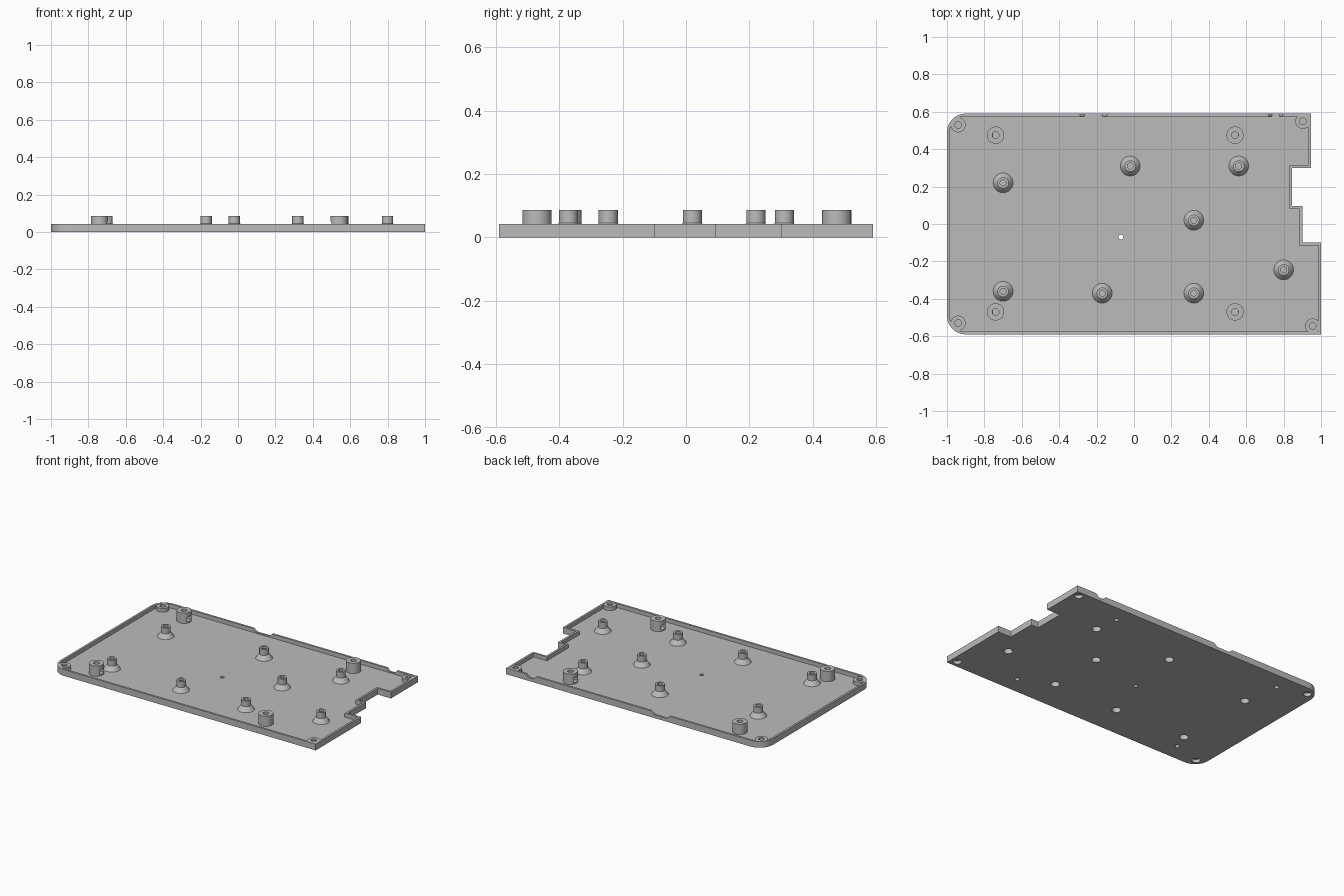
import bpy, bmesh, math
from mathutils import Matrix, Vector

cube = bpy.data.objects.get("Cube")
if cube:
    bpy.data.objects.remove(cube, do_unlink=True)

# Single grey plastic
GREY = (0.5, 0.5, 0.5, 1)
plastic = bpy.data.materials.new("grey plastic")
plastic.use_nodes = True
plastic.diffuse_color = GREY
shader = next(n for n in plastic.node_tree.nodes if n.type == "BSDF_PRINCIPLED")
shader.inputs["Base Color"].default_value = GREY
shader.inputs["Roughness"].default_value = 0.6

FLOOR, RIM, POST_TOP, WALL = 0.016, 0.0425, 0.086, 0.014
SINK = FLOOR - 0.002


def make_object(name, bm):
    bmesh.ops.recalc_face_normals(bm, faces=bm.faces)
    mesh = bpy.data.meshes.new(name)
    bm.to_mesh(mesh)
    bm.free()
    mesh.materials.append(plastic)
    obj = bpy.data.objects.new(name, mesh)
    bpy.context.collection.objects.link(obj)
    return obj


def soften(obj):
    obj.data.shade_smooth()
    obj.data.set_sharp_from_angle(angle=math.radians(30))


def lathe(name, profile, location):
    """Spin a closed-off (radius, height) profile around z."""
    bm = bmesh.new()
    verts = [bm.verts.new((r, 0, z)) for r, z in profile]
    edges = [bm.edges.new(pair) for pair in zip(verts, verts[1:])]
    bmesh.ops.spin(bm, geom=verts + edges, axis=(0, 0, 1), cent=(0, 0, 0),
                   angle=math.tau, steps=32, use_duplicate=False)
    bmesh.ops.remove_doubles(bm, verts=bm.verts, dist=0.0001)
    obj = make_object(name, bm)
    obj.data.transform(Matrix.Translation((*location, 0)))
    soften(obj)
    return obj


def prism(bm, points, direction):
    face = bm.faces.new([bm.verts.new(p) for p in points])
    grown = bmesh.ops.extrude_face_region(bm, geom=[face])["geom"]
    moved = [v for v in grown if isinstance(v, bmesh.types.BMVert)]
    bmesh.ops.translate(bm, vec=direction, verts=moved)
    return next(f for f in grown if isinstance(f, bmesh.types.BMFace))


def carve(obj, cutter_bm):
    """Subtract a cutter and bake the result."""
    cutter = make_object("cutter", cutter_bm)
    cutter.hide_render = True
    mod = obj.modifiers.new("cut", "BOOLEAN")
    mod.object, mod.operation, mod.solver = cutter, "DIFFERENCE", "EXACT"
    deps = bpy.context.evaluated_depsgraph_get()
    result = bpy.data.meshes.new_from_object(obj.evaluated_get(deps))
    obj.modifiers.clear()
    obj.data = result
    bpy.data.objects.remove(cutter, do_unlink=True)
    soften(obj)


# Positions of the raised parts
standoffs = [(-0.70, 0.22), (-0.02, 0.31), (0.56, 0.31), (0.32, 0.02),
             (-0.70, -0.36), (-0.17, -0.37), (0.32, -0.37), (0.80, -0.245)]
posts = [(x, y) for x in (-0.74, 0.54) for y in (-0.47, 0.475)]
bosses = [(-0.94, 0.53), (-0.94, -0.53), (0.903, 0.549), (0.955, -0.545)]

# Tray outline: stepped right edge, rounded left corners
outline = [(1, -0.59), (1, -0.10), (0.90, -0.10), (0.90, 0.095),
           (0.845, 0.095), (0.845, 0.30), (0.945, 0.30), (0.945, 0.59)]
for cy, start in ((0.49, 90), (-0.49, 180)):
    for i in range(13):
        a = math.radians(start + 7.5 * i)
        outline.append((-0.9 + 0.1 * math.cos(a), cy + 0.1 * math.sin(a)))

bm = bmesh.new()
top = prism(bm, [(x, y, 0) for x, y in outline], (0, 0, RIM))
bmesh.ops.recalc_face_normals(bm, faces=bm.faces)
bmesh.ops.inset_region(bm, faces=[top], thickness=WALL, use_even_offset=True)
pocket = bmesh.ops.extrude_discrete_faces(bm, faces=[top])["faces"][0]
bmesh.ops.translate(bm, vec=(0, 0, FLOOR - RIM), verts=pocket.verts)
tray = make_object("tray", bm)

# Screw holes in the floor and sloped dips in the back wall
cut = bmesh.new()
holes = [(p, 0.028) for p in standoffs] + [(p, 0.015) for p in posts]
holes += [(p, 0.026) for p in bosses] + [((-0.07, -0.07), 0.013)]
for (x, y), r in holes:
    bmesh.ops.create_cone(cut, cap_ends=True, segments=32, radius1=r, radius2=r,
                          depth=0.06, matrix=Matrix.Translation((x, y, 0)))
for x0, x1, slope in ((-0.29, -0.145, 0.025), (0.72, 0.795, 0.018)):
    low, high = RIM - 0.02, RIM + 0.02
    shape = [(x0 - slope, high), (x0 + slope, low), (x1 - slope, low), (x1 + slope, high)]
    prism(cut, [(x, 0.57, z) for x, z in shape], (0, 0.05, 0))
carve(tray, cut)

# Conical standoffs, counterbored below and drilled above
for i, p in enumerate(standoffs):
    lathe(f"standoff_{i + 1}",
          [(0, 0.036), (0.028, 0.036), (0.028, SINK), (0.053, SINK), (0.053, FLOOR),
           (0.034, 0.042), (0.03, 0.046), (0.03, POST_TOP), (0.016, POST_TOP),
           (0.016, 0.046), (0, 0.046)], p)

# Thick posts with a nut slot facing the middle
for i, (x, y) in enumerate(posts):
    post = lathe(f"thick_post_{i + 1}",
                 [(0, 0.02), (0.015, 0.02), (0.015, SINK), (0.046, SINK),
                  (0.046, POST_TOP), (0.018, POST_TOP), (0.018, 0.04), (0, 0.04)], (x, y))
    side = 1 if x < 0 else -1
    slot = bmesh.new()
    bmesh.ops.create_cube(slot, size=1, matrix=Matrix.Translation((x + side * 0.03, y, 0.04))
                          @ Matrix.Diagonal(Vector((0.09, 0.046, 0.032, 1))))
    carve(post, slot)

# Low corner bosses
for i, p in enumerate(bosses):
    lathe(f"corner_boss_{i + 1}",
          [(0, 0.022), (0.026, 0.022), (0.026, SINK), (0.04, SINK), (0.04, 0.041),
           (0.018, 0.041), (0.018, 0.03), (0, 0.03)], p)
